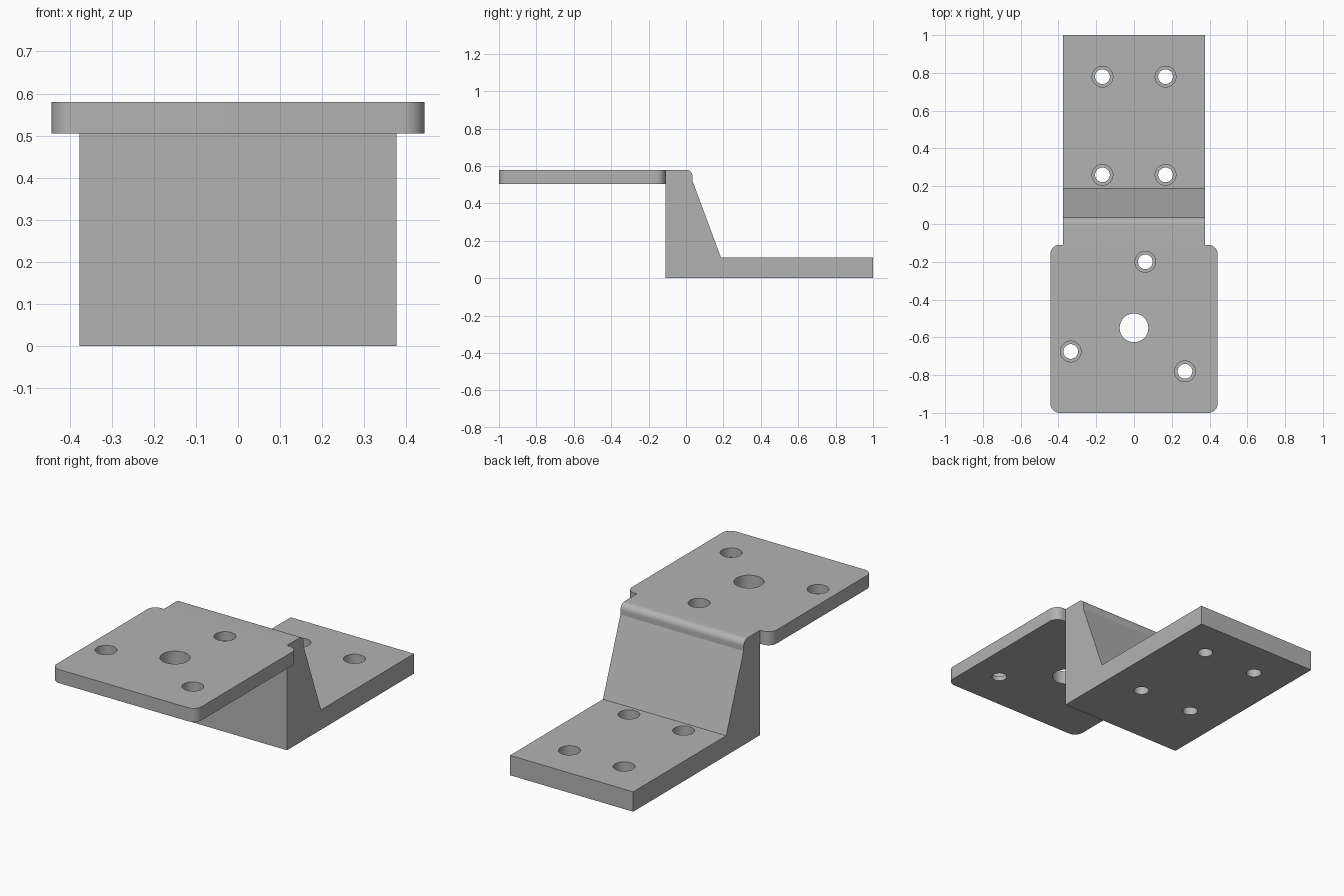
import bpy, bmesh
from math import sin, cos, pi
from mathutils import Vector

cube = bpy.data.objects.get("Cube")
if cube:
    bpy.data.objects.remove(cube, do_unlink=True)

grey = bpy.data.materials.new("light_grey_metal")
grey.use_nodes = True
colour = (0.45, 0.45, 0.45, 1)
grey.diffuse_color = colour
grey.node_tree.nodes["Principled BSDF"].inputs["Base Color"].default_value = colour

TOP, PLATE_Z, FLANGE_Z = 0.58, 0.505, 0.11
BODY_X, PLATE_X, FACE_Y = 0.377, 0.443, -0.11


def arc(cx, cy, r, start, end, steps=10):
    angles = [start + (end - start) * i / steps for i in range(steps + 1)]
    return [(cx + r * cos(a), cy + r * sin(a)) for a in angles]


def new_object(name, bm):
    bmesh.ops.recalc_face_normals(bm, faces=bm.faces)
    mesh = bpy.data.meshes.new(name)
    bm.to_mesh(mesh)
    bm.free()
    mesh.materials.append(grey)
    obj = bpy.data.objects.new(name, mesh)
    bpy.context.collection.objects.link(obj)
    return obj


def extrude_outline(name, points, depth):
    bm = bmesh.new()
    face = bm.faces.new([bm.verts.new(p) for p in points])
    result = bmesh.ops.extrude_face_region(bm, geom=[face])
    verts = [v for v in result["geom"] if isinstance(v, bmesh.types.BMVert)]
    bmesh.ops.translate(bm, verts=verts, vec=depth)
    return new_object(name, bm)


def cylinders(name, spots, radius, bottom, top):
    bm = bmesh.new()
    for x, y in spots:
        ring = bmesh.ops.create_cone(bm, cap_ends=True, segments=40, radius1=radius,
                                     radius2=radius, depth=top - bottom)
        bmesh.ops.translate(bm, verts=ring["verts"], vec=(x, y, (top + bottom) / 2))
    obj = new_object(name, bm)
    obj.hide_render = True
    return obj


def combine(target, other, operation):
    mod = target.modifiers.new(operation, "BOOLEAN")
    mod.operation, mod.solver, mod.object = operation, "EXACT", other
    bpy.context.view_layer.objects.active = target
    bpy.ops.object.modifier_apply(modifier=mod.name)
    bpy.data.objects.remove(other, do_unlink=True)


# Stepped body: low rear flange, sloped web and rounded top edge
profile = [(FACE_Y, 0), (1, 0), (1, FLANGE_Z), (0.187, FLANGE_Z), (0.035, 0.52)]
profile += arc(0, TOP - 0.035, 0.035, 0, pi / 2) + [(FACE_Y, TOP)]
bracket = extrude_outline("step_bracket", [(-BODY_X, y, z) for y, z in profile],
                          Vector((2 * BODY_X, 0, 0)))

# Wider front plate with rounded corners
r = 0.05
corners = [(1, FACE_Y - r), (-1, FACE_Y - r), (-1, -1 + r), (1, -1 + r)]
outline = []
for i, (side, cy) in enumerate(corners):
    outline += arc(side * (PLATE_X - r), cy, r, i * pi / 2, (i + 1) * pi / 2)
plate = extrude_outline("front_plate", [(x, y, PLATE_Z) for x, y in outline],
                        Vector((0, 0, TOP - PLATE_Z)))
combine(bracket, plate, "UNION")

# Counterbored screw holes and the large centre hole
flange_spots = [(x, y) for x in (-0.167, 0.167) for y in (0.26, 0.78)]
plate_spots = [(0.06, -0.2), (-0.335, -0.675), (0.27, -0.78)]
for name, spots, radius, bottom, top in (
        ("screw_bores", flange_spots + plate_spots, 0.039, -0.1, 0.7),
        ("flange_counterbores", flange_spots, 0.055, 0.045, 0.3),
        ("plate_counterbores", plate_spots, 0.055, 0.53, 0.7),
        ("centre_bore", [(0, -0.55)], 0.076, 0.4, 0.7)):
    combine(bracket, cylinders(name, spots, radius, bottom, top), "DIFFERENCE")

bpy.ops.object.select_all(action="DESELECT")
bracket.select_set(True)
bpy.context.view_layer.objects.active = bracket
bpy.ops.object.shade_smooth_by_angle(angle=pi / 9)
